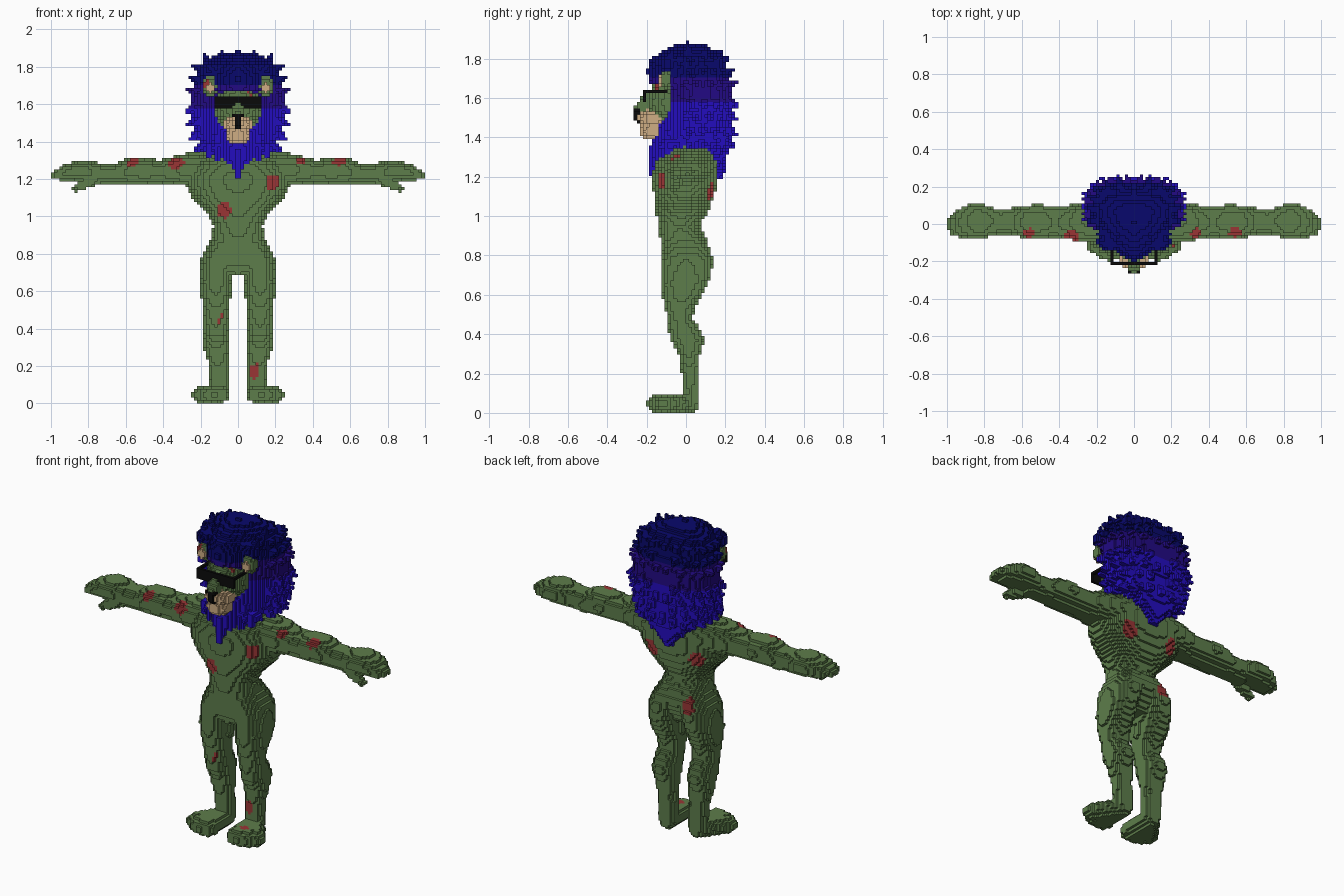
import bpy, math

if "Cube" in bpy.data.objects:
    bpy.data.objects.remove(bpy.data.objects["Cube"])

N = 64                       # blocks per unit
cells = {}                   # block -> (part, colour)

COLOURS = {
    "green_skin": (0.110, 0.205, 0.070), "red_wound": (0.32, 0.035, 0.035),
    "tan_muzzle": (0.62, 0.42, 0.23), "black": (0.003, 0.003, 0.003),
    "blue_mane": (0.017, 0.004, 0.52), "indigo_mane": (0.016, 0.003, 0.23),
    "navy_mane": (0.0025, 0.0025, 0.15),
}
mats = []
for name, c in COLOURS.items():
    m = bpy.data.materials.new(name)
    m.diffuse_color = (*c, 1)
    m.use_nodes = True
    m.node_tree.nodes["Principled BSDF"].inputs["Base Color"].default_value = m.diffuse_color
    mats.append(m)
INDEX = {n: i for i, n in enumerate(COLOURS)}


def put(cell, part, colour, over):
    """Set a block and its mirror image across x."""
    if cell[2] < 0:
        return
    for c in (cell, (-1 - cell[0], cell[1], cell[2])):
        if over or c not in cells:
            cells[c] = (part, colour)


def span(a, b):
    return range(math.floor(a * N), math.ceil(b * N) + 1)


def mid(i):
    return (i + 0.5) / N


def fill(lo, hi, inside, part, colour, over=False):
    for i in span(lo[0], hi[0]):
        for j in span(lo[1], hi[1]):
            for k in span(lo[2], hi[2]):
                if inside(mid(i), mid(j), mid(k)):
                    put((i, j, k), part, colour, over)


def ellipsoid(c, r, part, colour, over=True):
    fill([a - b for a, b in zip(c, r)], [a + b for a, b in zip(c, r)],
         lambda *p: sum(((p[n] - c[n]) / r[n]) ** 2 for n in range(3)) <= 1,
         part, colour, over)


def box(lo, hi, part, colour):
    fill(lo, hi, lambda *p: all(lo[n] <= p[n] <= hi[n] for n in range(3)), part, colour, True)


def tube(a, b, ra, rb, part, colour, over=False):
    """Round-ended tapering tube."""
    d = [q - p for p, q in zip(a, b)]
    dd = sum(v * v for v in d)

    def inside(*p):
        t = max(0, min(1, sum((p[n] - a[n]) * d[n] for n in range(3)) / dd))
        r = ra + (rb - ra) * t
        return sum((p[n] - a[n] - d[n] * t) ** 2 for n in range(3)) <= r * r
    R = max(ra, rb)
    fill([min(p, q) - R for p, q in zip(a, b)], [max(p, q) + R for p, q in zip(a, b)],
         inside, part, colour, over)


def row_at(rows, t):
    for a, b in zip(rows, rows[1:]):
        if a[0] <= t <= b[0]:
            f = (t - a[0]) / (b[0] - a[0])
            return [p + (q - p) * f for p, q in zip(a, b)]


def loft(axis, rows, part, colour, power=2.3):
    """Rows (t, u, v, ru, rv): rounded sections along x or z."""
    for s in span(rows[0][0], rows[-1][0]):
        row = row_at(rows, mid(s))
        if not row:
            continue
        _, u, v, ru, rv = row
        for a in span(u - ru, u + ru):
            for b in span(v - rv, v + rv):
                if abs((mid(a) - u) / ru) ** power + abs((mid(b) - v) / rv) ** power <= 1:
                    put((a, b, s) if axis == "z" else (s, a, b), part, colour, False)


# --- torso, legs, arms
loft("z", [(.69, 0, -.02, .10, .08), (.75, 0, -.015, .17, .11), (.82, 0, 0, .172, .125),
           (.88, 0, -.012, .148, .12), (.94, 0, -.035, .13, .105), (.98, 0, -.03, .14, .117),
           (1.04, 0, -.015, .19, .138), (1.10, 0, -.01, .245, .152), (1.16, 0, -.005, .275, .162),
           (1.22, 0, -.005, .27, .163), (1.28, 0, 0, .25, .155), (1.34, 0, .03, .20, .12),
           (1.40, 0, .04, .09, .07)], "body", "green_skin")
loft("z", [(.05, .10, .025, .05, .045), (.13, .10, .022, .05, .043), (.20, .105, .02, .052, .042),
           (.30, .115, .015, .068, .055), (.37, .118, .008, .07, .087), (.42, .117, -.005, .068, .083),
           (.47, .115, -.028, .068, .065), (.52, .115, -.032, .072, .072), (.58, .118, -.022, .08, .095),
           (.65, .122, -.01, .083, .118), (.72, .115, 0, .085, .132), (.78, .105, .005, .09, .133),
           (.84, .085, 0, .085, .122), (.90, .06, -.01, .075, .10)], "legs", "green_skin")
loft("x", [(.15, .03, 1.24, .11, .105), (.22, .02, 1.25, .11, .09), (.30, .01, 1.25, .10, .085),
           (.36, .01, 1.243, .09, .07), (.42, .01, 1.24, .085, .063), (.50, .012, 1.245, .092, .069),
           (.58, .012, 1.245, .088, .07), (.66, .012, 1.227, .072, .056), (.72, .01, 1.228, .068, .055),
           (.80, .015, 1.24, .09, .058), (.86, .015, 1.243, .095, .055), (.91, .012, 1.237, .085, .048),
           (.95, .005, 1.228, .07, .036)], "arms", "green_skin")

# --- fingers, thumb, feet with toes
for y, tip in ((-.05, .965), (-.015, .978), (.022, .975), (.058, .945)):
    tube((.86, y, 1.24), (tip, y * .85, 1.222), .03, .023, "hands", "green_skin")
tube((.76, -.03, 1.20), (.865, -.05, 1.152), .03, .022, "hands", "green_skin")
for x, y in ((.09, -.15), (.128, -.158), (.166, -.145), (.205, -.115)):
    tube((.10, .018, .05), (x, y, .047), .05, .043, "feet", "green_skin")

# --- mane: rows (z, half width, front y, back y), pointed front and boxy back
MANE = [(1.19, .03, -.175, .19), (1.25, .08, -.19, .20), (1.30, .14, -.19, .21),
        (1.36, .19, -.18, .22), (1.42, .215, -.17, .225), (1.50, .235, -.14, .228),
        (1.58, .25, -.12, .232), (1.64, .25, -.13, .235), (1.68, .235, -.19, .225),
        (1.74, .22, -.20, .21), (1.80, .20, -.18, .185), (1.84, .17, -.12, .15),
        (1.87, .10, -.05, .10)]
Y0 = .06
for k in span(1.19, 1.87):
    row = row_at(MANE, mid(k))
    if row:
        _, w, yf, yb = row
        for i in span(0, w):
            for j in span(yf, yb):
                y = mid(j) - Y0
                p, r = (1.5, Y0 - yf) if y < 0 else (2.8, yb - Y0)
                if (mid(i) / w) ** p + (abs(y) / r) ** p <= 1:
                    put((i, j, k), "mane", "blue_mane", False)

# tufts around the mane, pointing down below and up on top
for n, z in enumerate((1.38, 1.45, 1.52, 1.59, 1.66, 1.72, 1.78)):
    _, w, yf, yb = row_at(MANE, z)
    for deg in range((-22 if 1.42 < z < 1.75 else -50) + 9 * (n % 2), 95, 18):
        c, s = max(0, math.cos(math.radians(deg))), math.sin(math.radians(deg))
        p, r = (1.5, Y0 - yf) if s < 0 else (2.8, yb - Y0)
        x, y = w * c ** (2 / p), Y0 + math.copysign(r * abs(s) ** (2 / p), s)
        dz = -.035 if z < 1.62 else .03
        tube((x * .88, Y0 + (y - Y0) * .88, z), (x + .042 * c, y + .034 * s, z + dz),
             .036, .006, "mane", "blue_mane")
# hanging strands at chest and back, crest on top
for x in (0, .05, .10, .15):
    tube((x, -.14 + x * .4, 1.36), (x, -.178 + x * .5, 1.21 + x * .6), .035, .01, "mane", "blue_mane")
    tube((x, .185, 1.40), (x, .18, 1.20 + x * .8), .04, .01, "mane", "blue_mane")
for x in (0, .08, .16):
    for y in (-.09, 0, .08, .16):
        top = 1.912 - .22 * x - .4 * abs(y - .01)
        tube((x, y, 1.78), (x * 1.12, y + .015, top), .045, .006, "mane", "blue_mane")
# mane colour bands by height
for c, (part, col) in list(cells.items()):
    if part == "mane":
        z = mid(c[2])
        cells[c] = (part, "navy_mane" if z > 1.70 else "indigo_mane" if z > 1.575 else "blue_mane")

# --- face, ears, muzzle, nose
ellipsoid((0, -.06, 1.58), (.13, .14, .13), "face", "green_skin")
tube((0, -.17, 1.61), (0, -.225, 1.555), .04, .034, "face", "green_skin", True)
ellipsoid((.15, -.10, 1.695), (.042, .028, .056), "ears", "green_skin")
ellipsoid((.148, -.125, 1.69), (.022, .014, .034), "ears", "tan_muzzle")
ellipsoid((0, -.17, 1.495), (.082, .08, .05), "muzzle", "tan_muzzle")
ellipsoid((0, -.175, 1.43), (.07, .062, .045), "muzzle", "tan_muzzle")
ellipsoid((0, -.25, 1.537), (.036, .022, .018), "nose", "black")
ellipsoid((0, -.243, 1.50), (.016, .02, .035), "nose", "black")

# --- dark glasses with side arms
box((0, -.22, 1.575), (.127, -.20, 1.642), "glasses", "black")
box((.11, -.22, 1.622), (.127, -.09, 1.642), "glasses", "black")

# --- red wounds painted on the skin: (x, y, z, radius, height)
WOUNDS = [(-.08, -.15, 1.03, .045, .05), (.19, -.13, 1.18, .038, .045), (-.33, -.07, 1.29, .042, .04),
          (-.56, -.05, 1.29, .032, .03), (.33, -.05, 1.305, .032, .03), (.54, -.05, 1.295, .035, .03),
          (-.08, -.10, .43, .028, .06), (.09, -.03, .17, .035, .05), (.125, -.12, .09, .027, .02),
          (-.168, -.12, 1.715, .02, .03), (.07, -.16, 1.66, .022, .02), (.14, .13, 1.12, .045, .055),
          (-.16, .12, 1.12, .045, .05), (-.10, .125, .83, .04, .05)]
for wx, wy, wz, r, h in WOUNDS:
    for i in span(wx - r, wx + r):
        for j in span(wy - r, wy + r):
            for k in span(wz - h, wz + h):
                d = ((mid(i) - wx) / r) ** 2 + ((mid(j) - wy) / r) ** 2 + ((mid(k) - wz) / h) ** 2
                if d <= 1 and cells.get((i, j, k), ("", ""))[1] == "green_skin":
                    cells[i, j, k] = (cells[i, j, k][0], "red_wound")

# --- turn the blocks into one surface per part
meshes = {}
for cell, (part, col) in cells.items():
    verts, faces, fmat = meshes.setdefault(part, ({}, [], []))
    for a in range(3):
        u, v = (a + 1) % 3, (a + 2) % 3
        for s in (0, 1):
            nb = list(cell)
            nb[a] += 2 * s - 1
            if tuple(nb) in cells:
                continue
            quad = []
            for du, dv in ((0, 0), (1, 0), (1, 1), (0, 1)):
                p = list(cell)
                p[a] += s
                p[u] += du
                p[v] += dv
                quad.append(verts.setdefault(tuple(p), len(verts)))
            faces.append(quad if s else quad[::-1])
            fmat.append(INDEX[col])
for part, (verts, faces, fmat) in meshes.items():
    me = bpy.data.meshes.new(part)
    me.from_pydata([tuple(c / N for c in p) for p in verts], [], faces)
    used = sorted(set(fmat))
    for i in used:
        me.materials.append(mats[i])
    for poly, i in zip(me.polygons, fmat):
        poly.material_index = used.index(i)
    bpy.context.collection.objects.link(bpy.data.objects.new(part, me))
